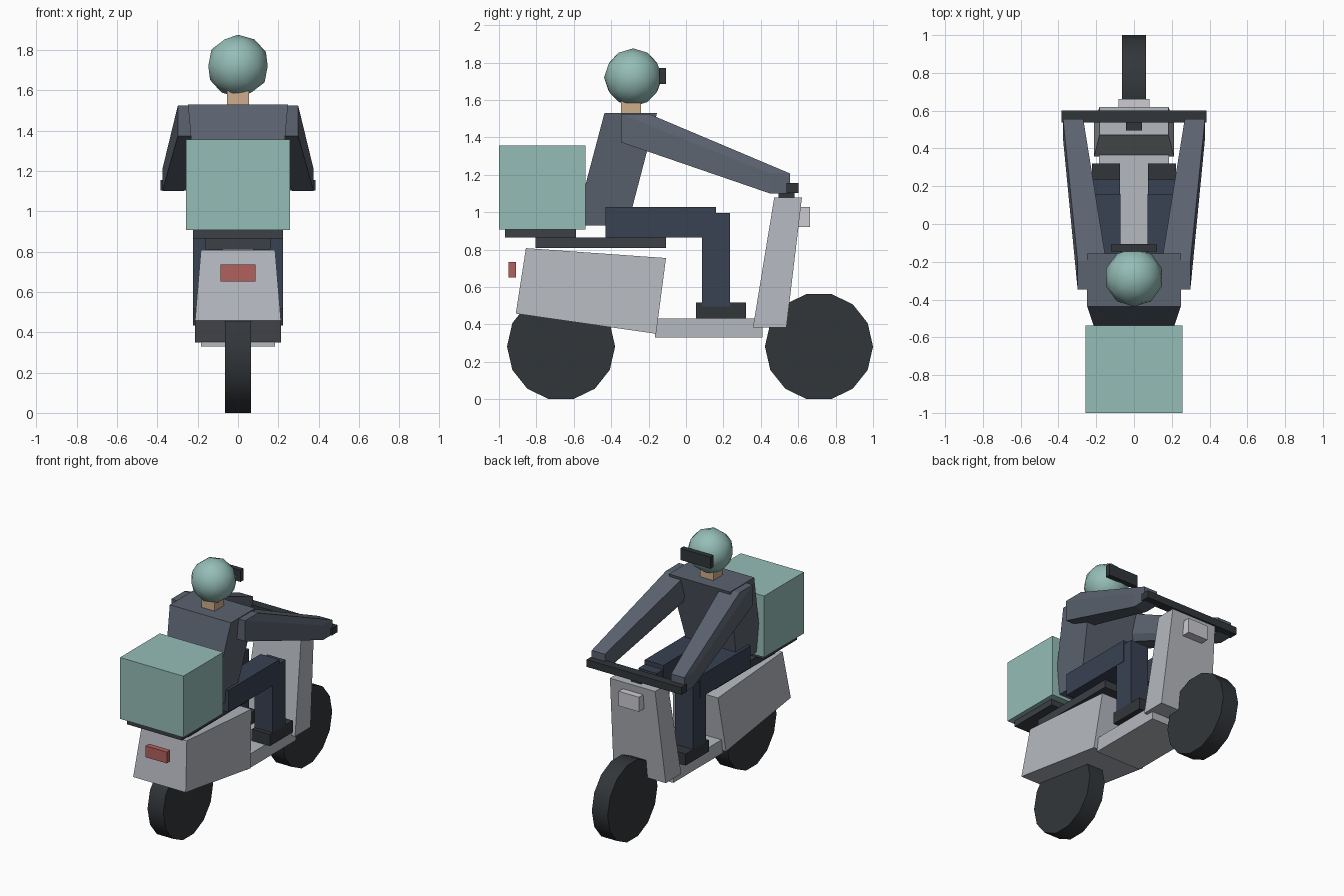
import bpy, bmesh, math
from mathutils import Vector

if "Cube" in bpy.data.objects:
    bpy.data.objects.remove(bpy.data.objects["Cube"])


def material(name, r, g, b):
    m = bpy.data.materials.new(name)
    m.diffuse_color = (r, g, b, 1)
    m.use_nodes = True
    m.node_tree.nodes["Principled BSDF"].inputs["Base Color"].default_value = m.diffuse_color
    return m


TEAL = material("teal", 0.30, 0.51, 0.47)
PAINT = material("light_paint", 0.46, 0.48, 0.52)
DARK = material("dark_rubber", 0.032, 0.037, 0.042)
SEAT = material("dark_vinyl", 0.045, 0.05, 0.06)
JACKET = material("jacket_cloth", 0.105, 0.125, 0.16)
TROUSERS = material("trouser_cloth", 0.04, 0.053, 0.085)
SKIN = material("skin", 0.62, 0.42, 0.27)
RED = material("red_lens", 0.45, 0.12, 0.11)
LENS = material("clear_lens", 0.60, 0.60, 0.64)


def finish(name, bm, mat):
    bmesh.ops.recalc_face_normals(bm, faces=bm.faces)
    me = bpy.data.meshes.new(name)
    bm.to_mesh(me)
    bm.free()
    me.materials.append(mat)
    ob = bpy.data.objects.new(name, me)
    bpy.context.collection.objects.link(ob)
    return ob


def box(name, x, y, z, mat):
    """Box from (min, max) ranges on each axis."""
    return slab(name, [(y[0], z[0], x), (y[1], z[0], x), (y[1], z[1], x), (y[0], z[1], x)], mat)


def slab(name, profile, mat):
    """Side profile of (y, z, (x_min, x_max)) points joined across x."""
    bm = bmesh.new()
    a = [bm.verts.new((x[0], y, z)) for y, z, x in profile]
    b = [bm.verts.new((x[1], y, z)) for y, z, x in profile]
    bm.faces.new(a)
    bm.faces.new(b[::-1])
    for i in range(len(a)):
        j = (i + 1) % len(a)
        bm.faces.new((a[i], b[i], b[j], a[j]))
    return finish(name, bm, mat)


def limb(name, start, size_a, end, size_b, mat):
    """Tapered limb: the hull around a cube at each end."""
    bm = bmesh.new()
    for c, s in ((start, size_a), (end, size_b)):
        for i in range(8):
            d = Vector((i & 1, i >> 1 & 1, i >> 2)) - Vector((0.5, 0.5, 0.5))
            bm.verts.new(Vector(c) + d * s)
    res = bmesh.ops.convex_hull(bm, input=bm.verts)
    inner = {v for v in res["geom_interior"] if isinstance(v, bmesh.types.BMVert)}
    bmesh.ops.delete(bm, geom=list(inner), context='VERTS')
    bmesh.ops.dissolve_limit(bm, angle_limit=0.01, verts=bm.verts, edges=bm.edges)
    return finish(name, bm, mat)


def half(w):
    return (-w, w)


# wheels
for name, y in (("front_wheel", 0.711), ("rear_wheel", -0.668)):
    bpy.ops.mesh.primitive_cylinder_add(vertices=14, radius=0.289, depth=0.128,
                                        location=(0, y, 0.282), rotation=(0, math.pi / 2, 0))
    ob = bpy.context.object
    ob.name = name
    # put a corner at the fore and aft ends, flats at top and bottom
    ob.data.materials.append(DARK)
    bpy.ops.object.shade_smooth_by_angle(angle=math.radians(35))

# scooter body
slab("rear_body", [(-0.91, 0.458, half(0.213)), (-0.16, 0.35, half(0.213)),
                   (-0.107, 0.755, half(0.184)), (-0.856, 0.808, half(0.184))], PAINT)
slab("leg_shield", [(0.358, 0.384, half(0.212)), (0.537, 0.384, half(0.212)),
                    (0.62, 1.08, half(0.183)), (0.472, 1.08, half(0.183))], PAINT)
box("floorboard", half(0.184), (-0.165, 0.41), (0.33, 0.432), PAINT)
box("seat", half(0.16), (-0.804, -0.108), (0.81, 0.866), SEAT)
box("luggage_rack", half(0.223), (-0.968, -0.588), (0.864, 0.908), SEAT)
box("steering_stem", half(0.042), (0.495, 0.58), (1.0, 1.12), DARK)
box("handlebar", half(0.385), (0.537, 0.602), (1.102, 1.155), DARK)
box("headlight", half(0.082), (0.60, 0.663), (0.92, 1.027), LENS)
box("tail_light", half(0.086), (-0.948, -0.908), (0.652, 0.735), RED)

# cargo box
box("cargo_box", half(0.257), (-1.0, -0.538), (0.907, 1.357), TEAL)

# rider torso and head
slab("torso", [(-0.595, 0.93, half(0.195)), (-0.312, 0.93, half(0.195)),
               (-0.155, 1.53, half(0.248)), (-0.436, 1.53, half(0.248))], JACKET)
box("neck", half(0.054), (-0.347, -0.24), (1.5, 1.63), SKIN)
bpy.ops.mesh.primitive_ico_sphere_add(subdivisions=2, radius=0.155, location=(0, -0.283, 1.721))
helmet = bpy.context.object
helmet.name = "helmet"
helmet.data.materials.append(TEAL)
bpy.ops.object.shade_smooth()
box("visor", half(0.122), (-0.145, -0.108), (1.685, 1.77), DARK)

# rider limbs on both sides
for side, s in (("left", -1), ("right", 1)):
    limb(side + "_arm", (s * 0.223, -0.271, 1.449), 0.151,
         (s * 0.322, 0.502, 1.154), 0.107, JACKET)
    x = sorted((s * 0.072, s * 0.224))
    box(side + "_thigh", x, (-0.43, 0.16), (0.866, 1.027), TROUSERS)
    x = sorted((s * 0.074, s * 0.222))
    box(side + "_shin", x, (0.085, 0.235), (0.497, 0.996), TROUSERS)
    box(side + "_shoe", x, (0.053, 0.32), (0.433, 0.518), DARK)
